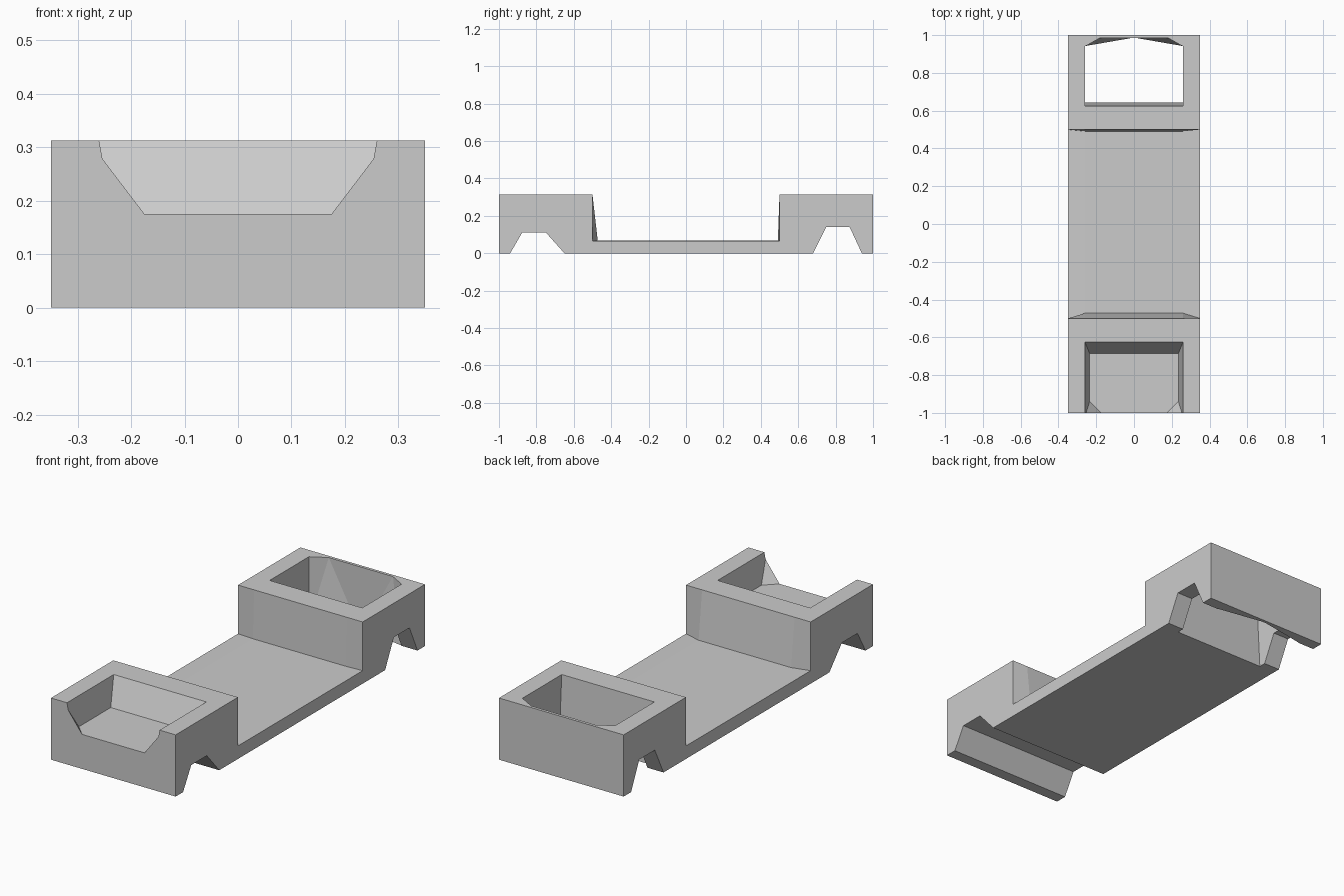
import bpy, bmesh

if "Cube" in bpy.data.objects:
    bpy.data.objects.remove(bpy.data.objects["Cube"])

TOP = 0.313


def make_object(name, bm):
    bmesh.ops.recalc_face_normals(bm, faces=bm.faces)
    mesh = bpy.data.meshes.new(name)
    bm.to_mesh(mesh)
    bm.free()
    obj = bpy.data.objects.new(name, mesh)
    bpy.context.collection.objects.link(obj)
    return obj


def side_profile(front_foot, back_foot, floor):
    """Side outline (y, z): two raised blocks, low middle, notched underside."""
    return [(-1, 0), (-1, TOP), (-0.5, TOP), (front_foot, floor),
            (back_foot, floor), (0.5, TOP), (1, TOP), (1, 0),
            (0.94, 0), (0.875, 0.14), (0.75, 0.14), (0.68, 0),
            (-0.65, 0), (-0.75, 0.112), (-0.875, 0.112), (-0.94, 0)]


def loft(name, sections):
    bm = bmesh.new()
    rings = [[bm.verts.new((x, y, z)) for y, z in prof] for x, prof in sections]
    n = len(rings[0])
    for a, b in zip(rings, rings[1:]):
        for i in range(n):
            j = (i + 1) % n
            bm.faces.new((a[i], a[j], b[j], b[i]))
    bm.faces.new(rings[0])
    bm.faces.new(rings[-1])
    return make_object(name, bm)


def hull_cutter(name, half_points):
    """Convex cutter from points mirrored across x = 0."""
    bm = bmesh.new()
    pts = {(s * x, y, z) for x, y, z in half_points for s in (1, -1)}
    for p in sorted(pts):
        bm.verts.new(p)
    bmesh.ops.convex_hull(bm, input=bm.verts)
    obj = make_object(name, bm)
    obj.hide_render = True
    return obj


def cut(target, cutter):
    mod = target.modifiers.new(cutter.name, 'BOOLEAN')
    mod.operation = 'DIFFERENCE'
    mod.solver = 'EXACT'
    mod.object = cutter
    bpy.context.view_layer.objects.active = target
    bpy.ops.object.modifier_apply(modifier=mod.name)
    bpy.data.objects.remove(cutter, do_unlink=True)


# Body: the inner walls lean out slightly away from the side edges
edge = side_profile(-0.5, 0.5, 0.066)
inner = side_profile(-0.472, 0.491, 0.068)
body = loft("body", [(-0.35, edge), (-0.26, inner), (0.26, inner), (0.35, edge)])

# Front pocket: sloped tray, open through the front face
tray = [(0.26, y, z) for y in (-0.625, -1.02) for z in (TOP, 0.5)]
tray += [(0.235, -0.685, 0.175), (0.235, -0.94, 0.175), (0.155, -1.02, 0.175)]
cut(body, hull_cutter("front_pocket", tray))

# Back pocket: opening that passes right through the block
well = [(x, y, z) for z in (TOP, 0.5)
        for x, y in ((0.26, 0.625), (0.26, 0.94), (0.18, 0.985))]
well += [(0.26, 0.645, -0.02), (0.26, 0.94, -0.02), (0.0, 0.985, -0.02)]
cut(body, hull_cutter("back_pocket", well))
